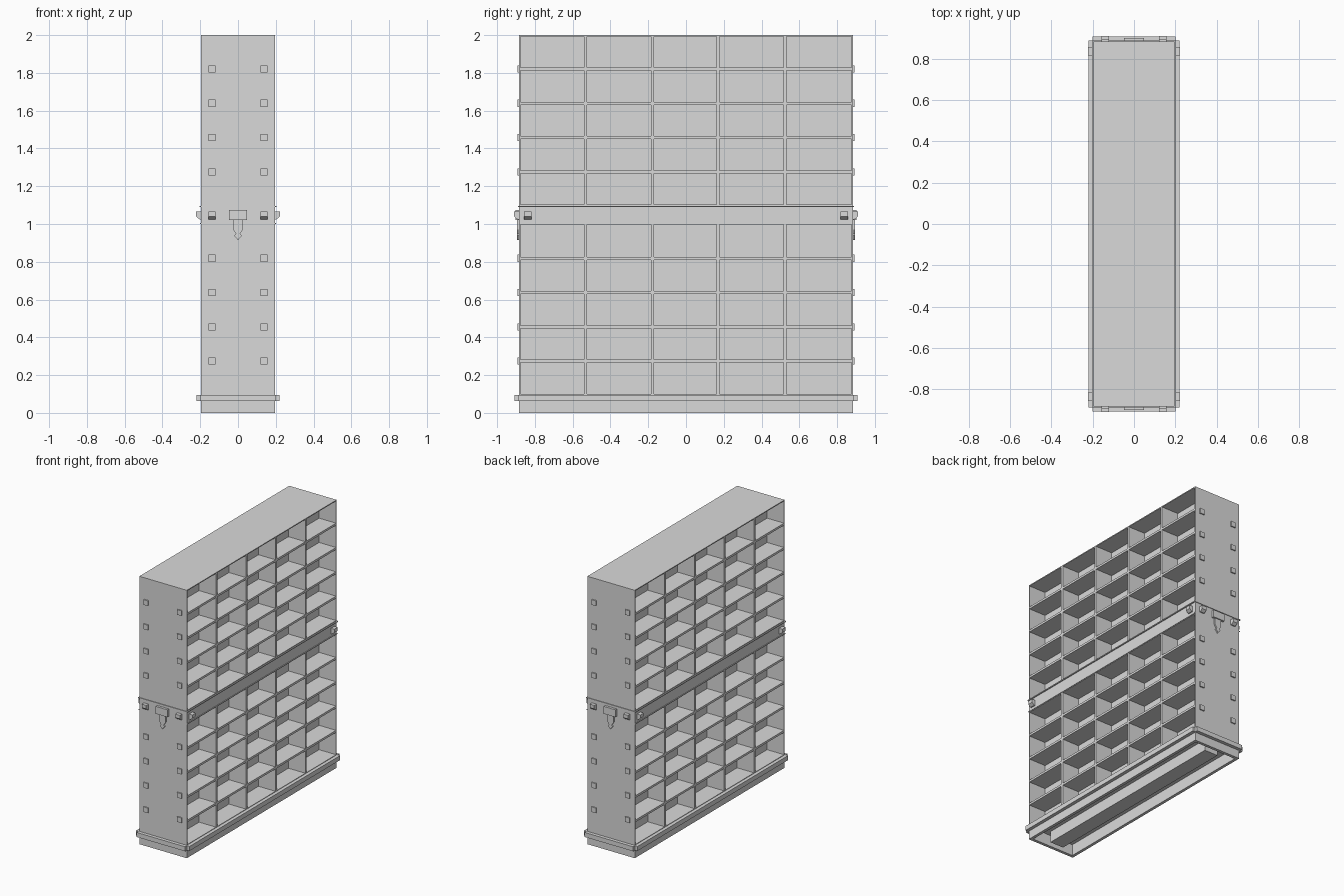
import bpy, bmesh

cube = bpy.data.objects.get("Cube")
if cube:
    bpy.data.objects.remove(cube, do_unlink=True)

gray = bpy.data.materials.new("plain_gray")
gray.use_nodes = True
COLOR = (0.7, 0.7, 0.7, 1)
gray.diffuse_color = COLOR
gray.node_tree.nodes["Principled BSDF"].inputs["Base Color"].default_value = COLOR

W, L, H = 0.196, 0.884, 2.0     # half width, half length, height
T = 0.016                       # board thickness
E = 0.007                       # end wall thickness
C = 0.056                       # half thickness of the central core


def finish(name, bm):
    bmesh.ops.recalc_face_normals(bm, faces=bm.faces)
    mesh = bpy.data.meshes.new(name)
    bm.to_mesh(mesh)
    bm.free()
    mesh.materials.append(gray)
    ob = bpy.data.objects.new(name, mesh)
    bpy.context.collection.objects.link(ob)
    return ob


def box(name, x, y, z):
    """Box from three (min, max) ranges."""
    bm = bmesh.new()
    for v in bmesh.ops.create_cube(bm, size=1)["verts"]:
        v.co = [a + (b - a) * (c + 0.5) for (a, b), c in zip((x, y, z), v.co)]
    return finish(name, bm)


def prism(name, points, depth, place):
    """Extrude a 2D profile over a (min, max) depth; place maps (u, v, d) to x, y, z."""
    bm = bmesh.new()
    a, b = [[bm.verts.new(place(u, v, d)) for u, v in points] for d in depth]
    bm.faces.new(a)
    bm.faces.new(b)
    for i in range(len(a)):
        j = (i + 1) % len(a)
        bm.faces.new((a[i], a[j], b[j], b[i]))
    return finish(name, bm)


def span(s, a, b):
    """Range a..b, mirrored when s is -1."""
    return (a, b) if s > 0 else (-b, -a)


# Case: end walls, top, thick central core and its foot
for s in (-1, 1):
    box("end_wall", (-W, W), span(s, L - E, L), (0, H))
box("top_board", (-W, W), (-L, L), (H - E, H))
box("back_core", (-C, C), (-L + E, L - E), (0.09, H - E))
box("core_foot", (-C, C), (-0.82, 0.82), (0, 0.09))

# Upper and lower shelf bays
for base, top in ((0.1, 0.997), (1.102, H - E)):
    for y in (-0.531, -0.178, 0.17, 0.523):
        box("divider", (-W, W), (y - T / 2, y + T / 2), (base, top))
    for i in range(4):
        z = base + 0.174 + 0.1815 * i
        box("shelf", (-W, W), (-L + E, L - E), (z - T / 2, z + T / 2))
        # Square tenon ends
        for sx in (-1, 1):
            for sy in (-1, 1):
                box("tenon", span(sx, 0.12, 0.157), span(sy, L - 0.004, 0.893),
                    (z - 0.019, z + 0.019))

# Floor boards and fascias
for z in (0.1 - T, 0.997, 1.102 - T):
    box("floor_board", (-W, W), (-L + E, L - E), (z, z + T))
for s in (-1, 1):
    box("base_fascia", span(s, W - 0.022, W), (-L, L), (0, 0.1))
    box("base_end_rail", (-W, W), span(s, L - 0.022, L), (0, 0.1))
    box("middle_fascia", span(s, W - T, W), (-L, L), (0.997, 1.102))
    # Base moulding with open corners
    box("base_moulding_side", span(s, W - 0.004, 0.221), (-0.888, 0.888), (0.062, 0.096))
    box("base_moulding_end", (-0.2, 0.2), span(s, L - 0.004, 0.909), (0.062, 0.096))
    # Thin lips of the middle band
    box("middle_lip_side", span(s, W - 0.004, W + 0.008), (-0.89, 0.89), (1.089, 1.096))
    box("middle_lip_end", (-W, W), span(s, L - 0.004, L + 0.005), (1.089, 1.096))
    box("lower_lip_side", span(s, W - 0.004, W + 0.005), (-L, L), (1.0, 1.006))

# Wedge pegs with a sloped underside, on all four faces
peg = [(-0.004, 1.024), (0.007, 1.024), (0.027, 1.04), (0.027, 1.066), (-0.004, 1.066)]
for s in (-1, 1):
    for t in (-1, 1):
        prism("end_peg", peg, span(t, 0.12, 0.157),
              lambda u, v, d: (d, s * (L + u), v))
        prism("side_peg", peg, span(t, 0.817, 0.857),
              lambda u, v, d: (s * (W + u), d, v))

# Centre bracket with a pointed pendant at each end
half = [(0.027, 1.025), (0.027, 0.972), (0.011, 0.948), (0.02, 0.938)]
pendant = half + [(0, 0.914)] + [(-u, v) for u, v in reversed(half)]
for s in (-1, 1):
    box("bracket", (-0.048, 0.048), span(s, L - 0.004, 0.902), (1.02, 1.075))
    prism("pendant", pendant, (L - 0.004, 0.894), lambda u, v, d: (u, s * d, v))
